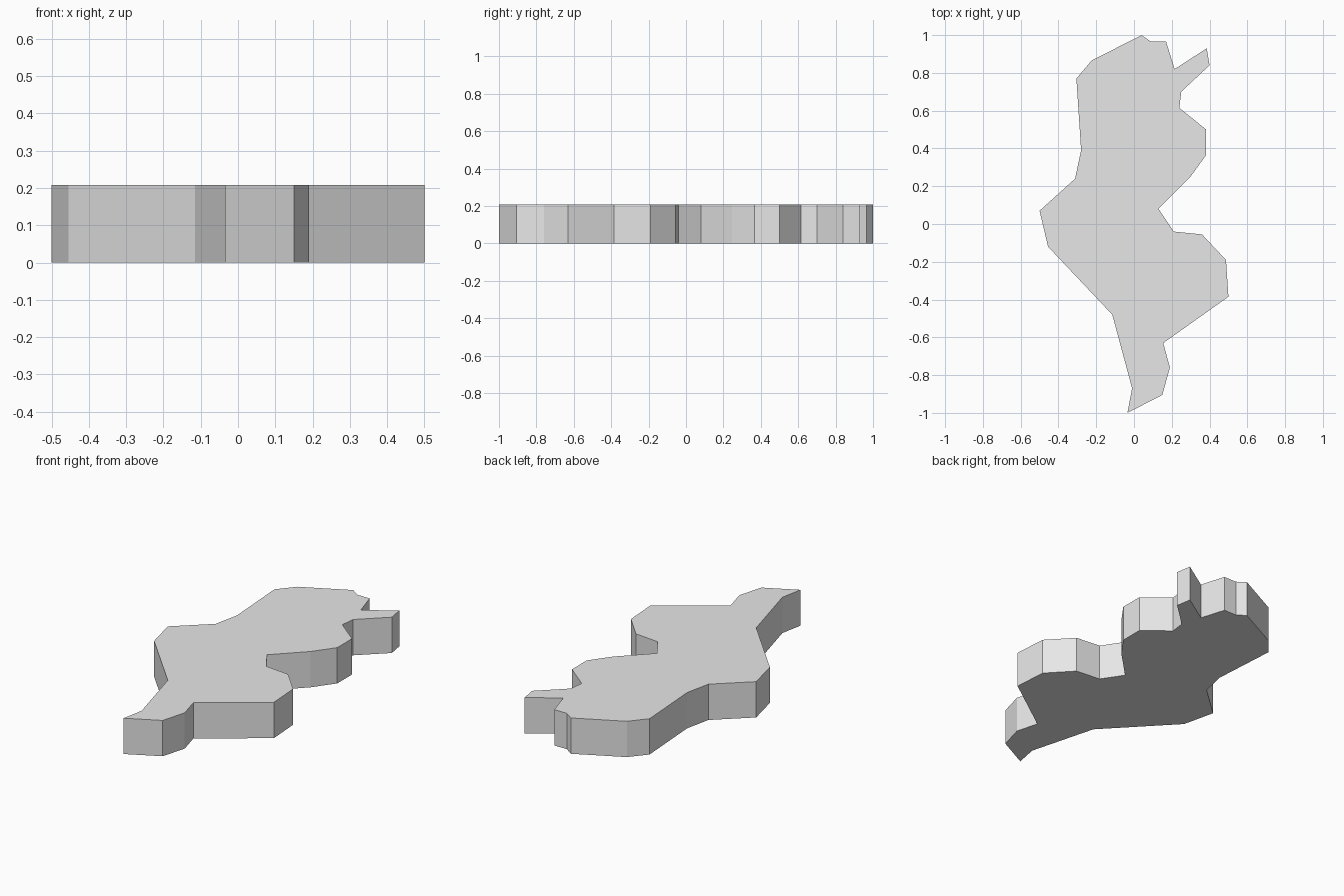
import bpy
import bmesh
from mathutils import Vector

default_cube = bpy.data.objects.get("Cube")
if default_cube:
    bpy.data.objects.remove(default_cube, do_unlink=True)

THICKNESS = 0.208


def make_material(name, colour):
    material = bpy.data.materials.new(name)
    material.use_nodes = True
    material.diffuse_color = colour
    material.node_tree.nodes["Principled BSDF"].inputs["Base Color"].default_value = colour
    return material


def make_slab(name, outline, thickness, material):
    """Fill a closed outline at ground level and extrude it straight up."""
    mesh = bpy.data.meshes.new(name)
    bm = bmesh.new()
    base = bm.faces.new([bm.verts.new((x, y, 0)) for x, y in outline])
    extruded = bmesh.ops.extrude_face_region(bm, geom=[base], use_keep_orig=True)
    top_verts = [item for item in extruded["geom"] if isinstance(item, bmesh.types.BMVert)]
    bmesh.ops.translate(bm, verts=top_verts, vec=Vector((0, 0, thickness)))
    bmesh.ops.recalc_face_normals(bm, faces=bm.faces[:])
    bm.to_mesh(mesh)
    bm.free()
    mesh.materials.append(material)
    slab = bpy.data.objects.new(name, mesh)
    bpy.context.collection.objects.link(slab)
    return slab


# Right-hand coast, from the northern tip down to the southern tip
east_edge = [
    (.04, 1), (.09, .965), (.17, .965), (.215, .82), (.385, .93), (.4, .84),
    (.25, .7), (.24, .615), (.382, .5), (.382, .365), (.295, .245),
    (.13, .08), (.21, -.04), (.36, -.055), (.487, -.19), (.5, -.385),
    (.155, -.63), (.19, -.76), (.15, -.905),
]

# Left-hand border, from the southern tip back up to the north
west_edge = [
    (-.035, -1), (-.01, -.87), (-.115, -.48), (-.455, -.12), (-.5, .07),
    (-.312, .24), (-.28, .39), (-.305, .77), (-.225, .865),
]

# Flat-sided map slab
light_grey = make_material("light grey", (0.8, 0.8, 0.8, 1))
make_slab("map_slab", east_edge + west_edge, THICKNESS, light_grey)
